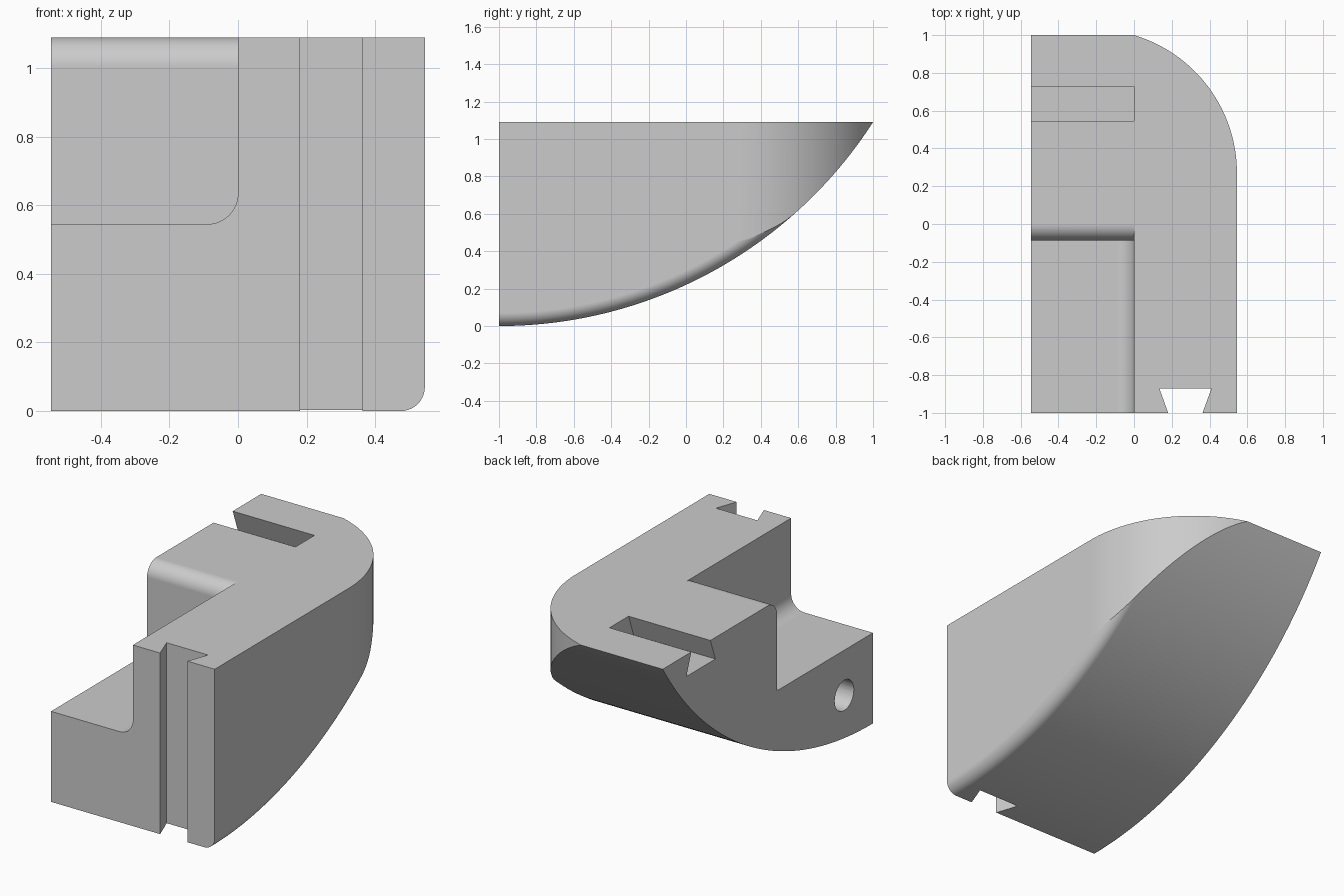
import bpy, bmesh
from math import sin, cos, sqrt, pi, radians

cube = bpy.data.objects.get("Cube")
if cube:
    bpy.data.objects.remove(cube)

HALF, TOP, FLOOR = 0.545, 1.09, 0.545
KEEL_R = 2.38      # radius of the curved underside
EDGE_R = 0.07      # rounding along the lower outer edge
STEP_R = 0.09      # rounding in the step
WALL_Y = -0.087    # front face of the raised step

grey = bpy.data.materials.new("plain grey")
grey.use_nodes = True
grey.diffuse_color = (0.6, 0.6, 0.6, 1)
grey.node_tree.nodes["Principled BSDF"].inputs["Base Color"].default_value = (0.6, 0.6, 0.6, 1)


def arc(cx, cy, r, start, end, steps):
    angles = [radians(start + (end - start) * i / steps) for i in range(steps + 1)]
    return [(cx + r * cos(a), cy + r * sin(a)) for a in angles]


def loft(name, rings):
    """Skin a series of closed rings and cap both ends."""
    bm = bmesh.new()
    loops = [[bm.verts.new(p) for p in ring] for ring in rings]
    n = len(loops[0])
    for a, b in zip(loops, loops[1:]):
        for i in range(n):
            j = (i + 1) % n
            bm.faces.new((a[i], a[j], b[j], b[i]))
    bm.faces.new(loops[0])
    bm.faces.new(loops[-1])
    bmesh.ops.recalc_face_normals(bm, faces=bm.faces)
    mesh = bpy.data.meshes.new(name)
    bm.to_mesh(mesh)
    bm.free()
    mesh.materials.append(grey)
    obj = bpy.data.objects.new(name, mesh)
    bpy.context.collection.objects.link(obj)
    return obj


def prism(name, points, axis, low, high):
    place = {"x": lambda a, b, t: (t, a, b),
             "y": lambda a, b, t: (a, t, b),
             "z": lambda a, b, t: (a, b, t)}[axis]
    return loft(name, [[place(a, b, t) for a, b in points] for t in (low, high)])


def combine(target, tool, operation):
    mod = target.modifiers.new(tool.name, "BOOLEAN")
    mod.operation, mod.object, mod.solver = operation, tool, "EXACT"
    bpy.context.view_layer.objects.active = target
    bpy.ops.object.modifier_apply(modifier=mod.name)
    bpy.data.objects.remove(tool)


# Hull: curved underside with a rounded outer lower edge
rings = []
for i in range(73):
    y = -1.05 + 2.1 * i / 72
    lean = sqrt(KEEL_R ** 2 - (y + 1) ** 2)
    z, stretch = KEEL_R - lean, KEEL_R / lean
    edge = arc(HALF - EDGE_R, EDGE_R, EDGE_R, -90, 0, 10)
    section = [(-HALF, z)] + [(x, z + h * stretch) for x, h in edge]
    section += [(HALF, 1.6), (-HALF, 1.6)]
    rings.append([(x, y, h) for x, h in section])
body = loft("corner_block", rings)

# Plan outline: straight sides with one swept rear corner
bow_r, bow_y = 0.761, 0.27
bow = arc(HALF - bow_r, bow_y, bow_r, 0, 73.5, 32)[:-1]
outline = [(-0.8, -1), (HALF, -1)] + bow + [(0, 1), (-0.8, 1)]
combine(body, prism("plan_outline", outline, "z", -0.2, TOP), "INTERSECT")

# Step: low ledge with a rounded inner corner
ledge = arc(-STEP_R, FLOOR + STEP_R, STEP_R, -90, 0, 14)
ledge = [(-0.8, FLOOR)] + ledge + [(0, 1.3), (-0.8, 1.3)]
combine(body, prism("ledge_cut", ledge, "y", -1.2, WALL_Y), "DIFFERENCE")

# Rounded top edge of the raised step
lip_r = -WALL_Y
lip = arc(0, TOP - lip_r, lip_r, 180, 90, 14)
lip += [(0, 1.3), (WALL_Y - 0.1, 1.3), (WALL_Y - 0.1, TOP - lip_r)]
combine(body, prism("lip_cut", lip, "x", -0.8, 0), "DIFFERENCE")


# Dovetail grooves: one upright in front, one across the top
def dovetail(centre, face, inward):
    flare = 0.091 + 0.047 * -0.2 / 0.13
    return [(centre - flare, face - 0.2 * inward), (centre + flare, face - 0.2 * inward),
            (centre + 0.138, face + 0.13 * inward), (centre - 0.138, face + 0.13 * inward)]


combine(body, prism("front_groove", dovetail(0.272, -1, 1), "z", -0.2, 1.3), "DIFFERENCE")
combine(body, prism("top_groove", dovetail(0.637, TOP, -1), "x", -0.8, 0), "DIFFERENCE")

# Blind round hole in the flat side
hole = arc(-0.727, 0.273, 0.091, 0, 360, 40)[:-1]
combine(body, prism("pin_hole", hole, "x", -0.8, 0), "DIFFERENCE")

# Smooth curves, crisp edges
bpy.ops.object.select_all(action="DESELECT")
body.select_set(True)
bpy.context.view_layer.objects.active = body
bpy.ops.object.shade_smooth_by_angle(angle=radians(25))
weighted = body.modifiers.new("even_shading", "WEIGHTED_NORMAL")
weighted.keep_sharp = True
